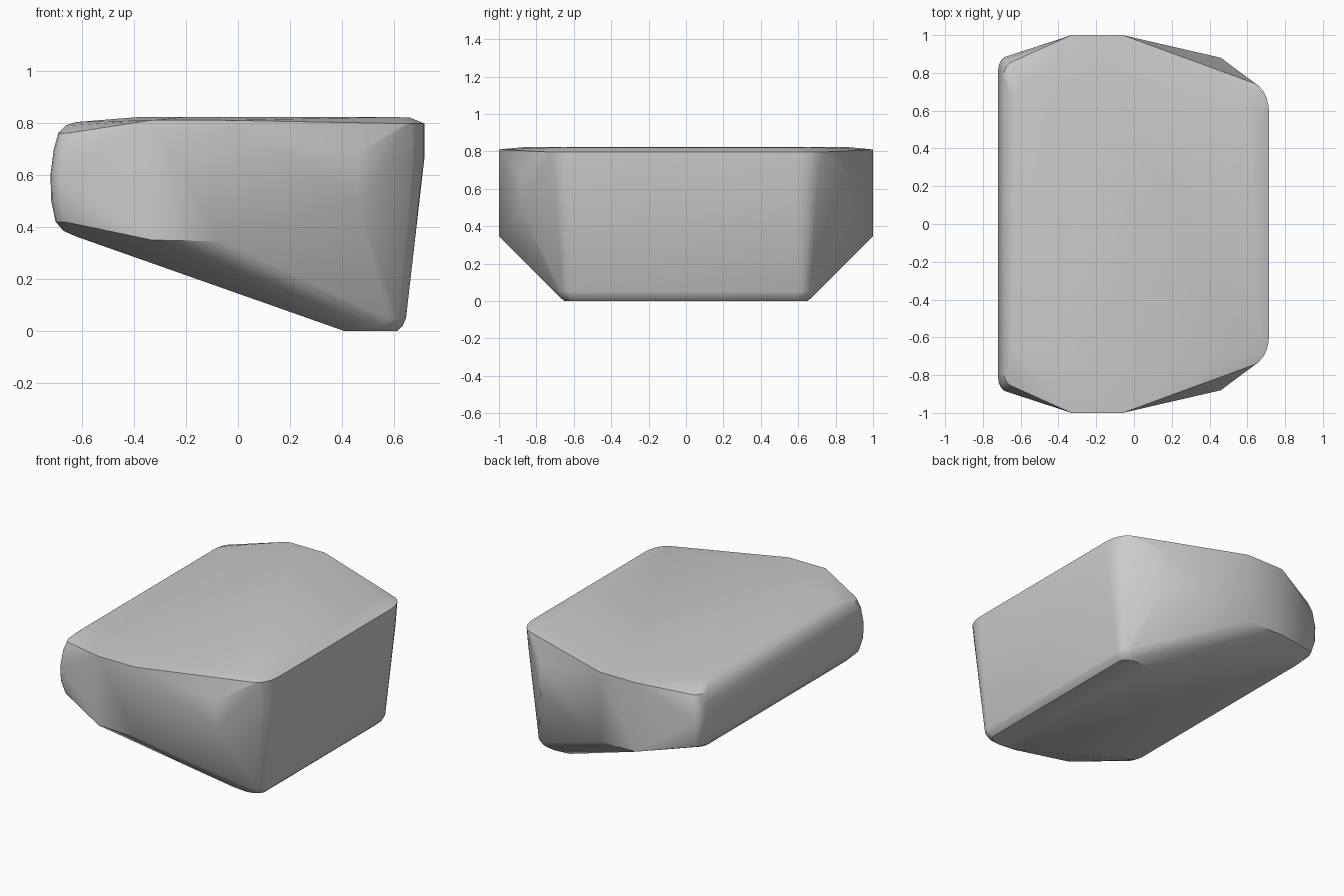
import bpy
import bmesh
import math

if "Cube" in bpy.data.objects:
    bpy.data.objects.remove(bpy.data.objects["Cube"], do_unlink=True)

# Stone colour
stone = bpy.data.materials.new("stone grey")
stone.use_nodes = True
grey = (0.6, 0.6, 0.6, 1)
stone.diffuse_color = grey
stone.node_tree.nodes["Principled BSDF"].inputs["Base Color"].default_value = grey


def corner_arc(x, y, z, rx, ry, steps=6):
    """Quarter ellipse from the +x side round to the +y side."""
    turns = [math.pi / 2 * i / steps for i in range(steps + 1)]
    return [(x - rx + rx * math.cos(a), y - ry + ry * math.sin(a), z) for a in turns]


# Faceted flank: side wall and the bulge beside the tall end
corners = [(-0.33, 1, 0.81), (-0.06, 1, 0.81), (-0.33, 1, 0.35), (-0.06, 1, 0.345),
           (0.46, 0.88, 0.68), (0.46, 0.88, 0.49)]

# Slightly crowned top
corners += [(-0.2, 0.87, 0.822), (-0.38, 0.68, 0.822), (0.6, 0.66, 0.822),
            (0.66, 0.56, 0.82), (-0.62, 0.68, 0.803)]

# Tall end: rounded rim, upright band, and narrower foot
corners += corner_arc(0.715, 0.75, 0.797, 0.105, 0.16)
corners += corner_arc(0.715, 0.72, 0.66, 0.09, 0.14)
corners += corner_arc(0.645, 0.69, 0.05, 0.1, 0.08)
corners += corner_arc(0.632, 0.675, 0.02, 0.1, 0.08)
corners += corner_arc(0.61, 0.65, 0, 0.1, 0.06)
corners += [(0.41, 0.64, 0)]

# Low end: rounded nose with soft corners
for x, y, z in [(-0.66, 0.78, 0.79), (-0.69, 0.86, 0.76), (-0.707, 0.88, 0.70),
                (-0.72, 0.89, 0.60), (-0.717, 0.89, 0.50), (-0.70, 0.87, 0.42),
                (-0.67, 0.80, 0.385)]:
    corners += [(-px, py, pz) for px, py, pz in corner_arc(-x, y, z, 0.055, 0.08, 4)]
corners += [(-0.62, 0.72, 0.363)]

# Mirror and wrap in a convex skin
bm = bmesh.new()
for side in (-1, 1):
    for x, y, z in corners:
        bm.verts.new((x, side * y, z))
hull = bmesh.ops.convex_hull(bm, input=bm.verts[:])
loose = {v for v in hull["geom_interior"] + hull["geom_unused"]
         if isinstance(v, bmesh.types.BMVert) and not v.link_faces}
bmesh.ops.delete(bm, geom=list(loose), context="VERTS")
bmesh.ops.dissolve_limit(bm, angle_limit=math.radians(1), verts=bm.verts[:], edges=bm.edges[:])
bmesh.ops.recalc_face_normals(bm, faces=bm.faces[:])

mesh = bpy.data.meshes.new("boulder")
bm.to_mesh(mesh)
bm.free()
mesh.materials.append(stone)
boulder = bpy.data.objects.new("boulder", mesh)
bpy.context.collection.objects.link(boulder)
bpy.ops.object.select_all(action="DESELECT")
boulder.select_set(True)
bpy.context.view_layer.objects.active = boulder
bpy.ops.object.shade_smooth_by_angle(angle=math.radians(30))
